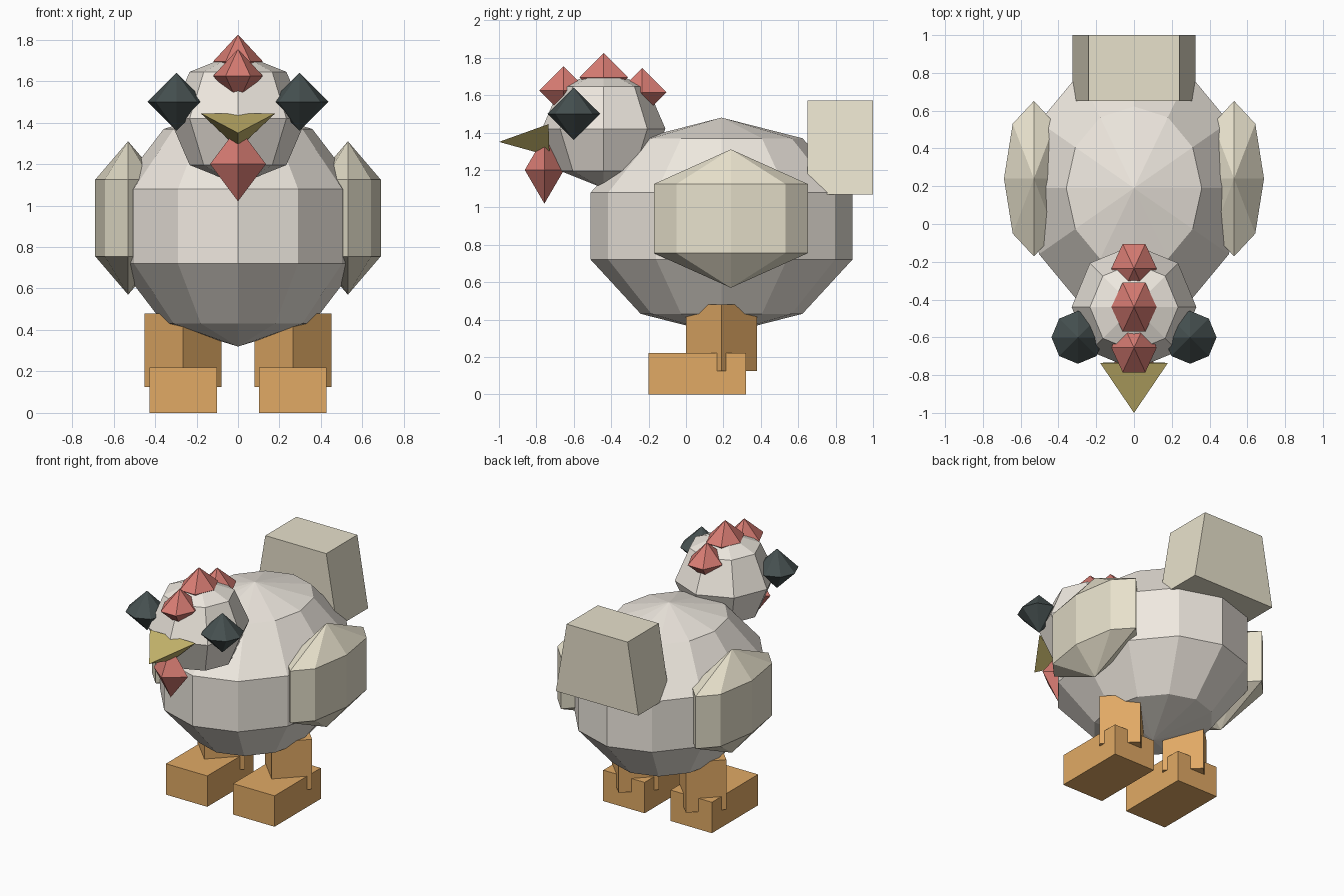
import bpy, bmesh
from math import sin, cos, pi
from mathutils import Vector

if "Cube" in bpy.data.objects:
    bpy.data.objects.remove(bpy.data.objects["Cube"])


def material(name, rgb):
    m = bpy.data.materials.new(name)
    m.diffuse_color = (*rgb, 1)
    m.use_nodes = True
    m.node_tree.nodes["Principled BSDF"].inputs["Base Color"].default_value = m.diffuse_color
    return m


cream = material("cream", (0.86, 0.81, 0.74))
straw = material("straw", (0.80, 0.75, 0.60))
orange = material("orange", (0.75, 0.40, 0.13))
red = material("red", (0.68, 0.20, 0.17))
black = material("black", (0.06, 0.08, 0.08))
yellow = material("yellow", (0.56, 0.46, 0.15))


def make(name, verts, faces, mat):
    mesh = bpy.data.meshes.new(name)
    mesh.from_pydata(verts, [], faces)
    bm = bmesh.new()
    bm.from_mesh(mesh)
    bmesh.ops.recalc_face_normals(bm, faces=bm.faces)
    bm.to_mesh(mesh)
    bm.free()
    mesh.materials.append(mat)
    ob = bpy.data.objects.new(name, mesh)
    bpy.context.collection.objects.link(ob)
    return ob


def spheroid(name, center, radii, segs, bands, mat):
    """Faceted ball with poles on z; two bands give a double cone."""
    c, r = Vector(center), Vector(radii)
    unit = [(0, 0, 1)]
    for i in range(1, bands):
        a = pi * i / bands
        unit += [(sin(a) * cos(2 * pi * j / segs), sin(a) * sin(2 * pi * j / segs), cos(a))
                 for j in range(segs)]
    unit.append((0, 0, -1))
    last, faces = len(unit) - 1, []
    for j in range(segs):
        k = (j + 1) % segs
        faces.append((0, 1 + j, 1 + k))
        for i in range(bands - 2):
            a, b = 1 + i * segs, 1 + (i + 1) * segs
            faces.append((a + j, b + j, b + k, a + k))
        base = 1 + (bands - 2) * segs
        faces.append((last, base + k, base + j))
    return make(name, [c + Vector(u) * r for u in unit], faces, mat)


def prism(name, bottom, top, mat):
    """Solid joining two matching outlines."""
    n = len(bottom)
    faces = [tuple(range(n)), tuple(range(n, 2 * n))]
    faces += [(i, (i + 1) % n, n + (i + 1) % n, n + i) for i in range(n)]
    return make(name, bottom + top, faces, mat)


def rect(cx, hx, y0, y1, z):
    return [(cx - hx, y0, z), (cx + hx, y0, z), (cx + hx, y1, z), (cx - hx, y1, z)]


def diamond(cx, cy, rx, ry, z):
    return [(cx + rx, cy, z), (cx, cy + ry, z), (cx - rx, cy, z), (cx, cy - ry, z)]


# Body and head
spheroid("body", (0, 0.19, 0.90), (0.61, 0.736, 0.58), 12, 5, cream)
spheroid("head", (0, -0.44, 1.42), (0.33, 0.33, 0.318), 8, 4, cream)

# Tail block, narrower at the top
prism("tail", rect(0, 0.325, 0.65, 1.0, 1.07), rect(0, 0.24, 0.65, 1.0, 1.57), straw)

# Comb spikes
for i, (y, z) in enumerate([(-0.655, 1.625), (-0.44, 1.695), (-0.235, 1.615)]):
    spheroid(f"comb_{i + 1}", (0, y, z), (0.12, 0.15, 0.13), 6, 2, red)

# Wattle under the beak
spheroid("wattle", (0, -0.757, 1.20), (0.135, 0.105, 0.18), 4, 2, red)

# Three-sided beak
make("beak", [(-0.18, -0.735, 1.445), (0.18, -0.735, 1.445), (0, -0.73, 1.275), (0, -1.0, 1.35)],
     [(0, 1, 2), (0, 1, 3), (1, 2, 3), (2, 0, 3)], yellow)

# Paired parts
for side, s in (("left", -1), ("right", 1)):
    spheroid(f"{side}_eye", (s * 0.297, -0.60, 1.50), (0.14, 0.14, 0.14), 8, 2, black)
    spheroid(f"{side}_wing", (s * 0.53, 0.24, 0.94), (0.183, 0.475, 0.37), 8, 3, straw)
    x = s * 0.265
    prism(f"{side}_leg", diamond(x, 0.19, 0.186, 0.19, 0.125),
          diamond(x, 0.19, 0.186, 0.19, 0.48), orange)
    prism(f"{side}_foot", rect(x, 0.163, -0.2, 0.32, 0), rect(x, 0.163, -0.2, 0.32, 0.22), orange)
